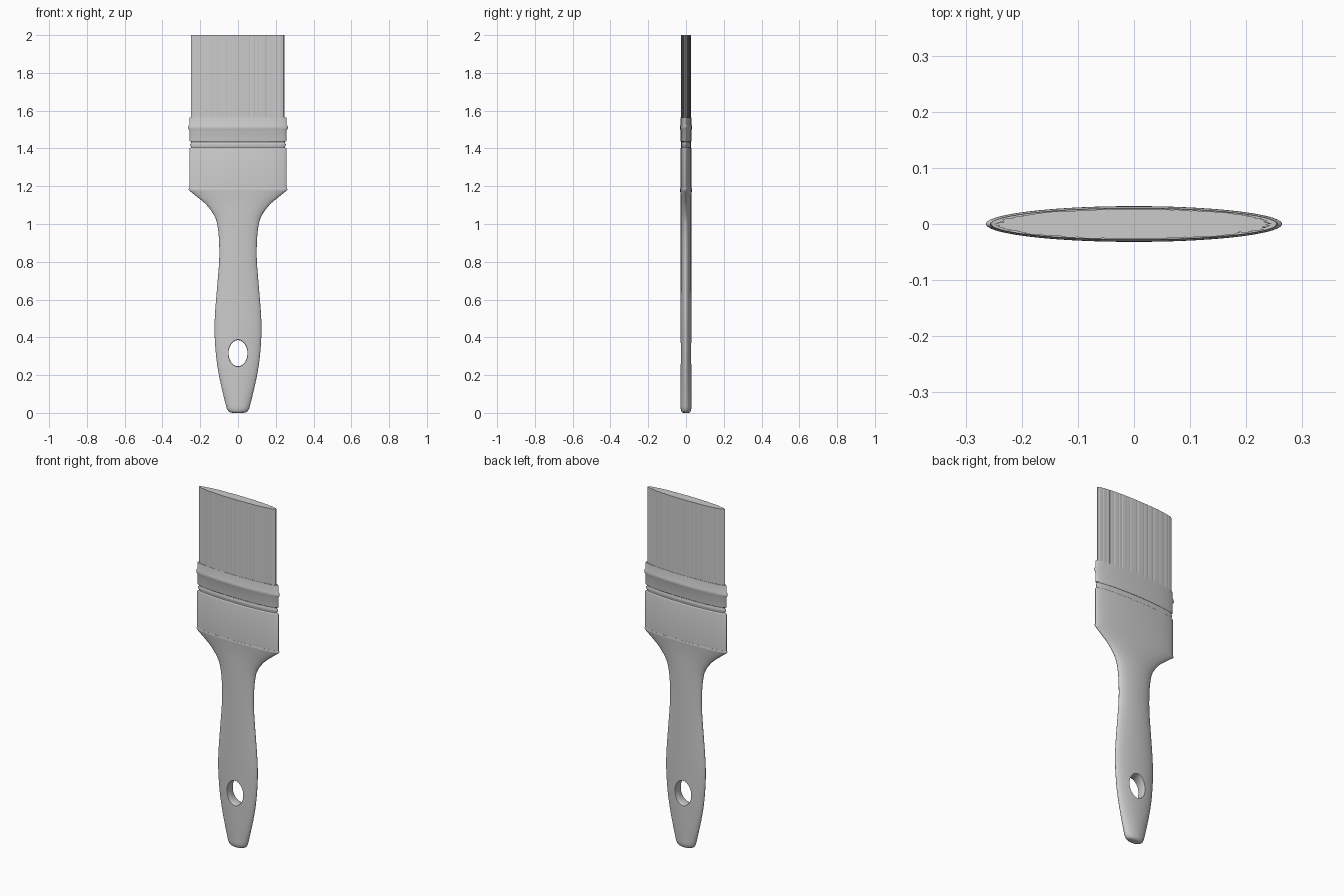
import bpy, bmesh, math, random
from mathutils import Matrix

if "Cube" in bpy.data.objects:
    bpy.data.objects.remove(bpy.data.objects["Cube"])

random.seed(7)
TAU = math.tau


def loft(name, rings, sides, angle=35, wobble=None, smooth=True):
    """Stack elliptical rings (z, rx, ry) into a closed solid."""
    bm = bmesh.new()
    loops = []
    for z, rx, ry in rings:
        loop = []
        for i in range(sides):
            a = TAU * i / sides
            k = wobble[i] if wobble else 1.0
            loop.append(bm.verts.new((rx * k * math.cos(a), ry * k * math.sin(a), z)))
        loops.append(loop)
    for lo, hi in zip(loops, loops[1:]):
        for i in range(sides):
            j = (i + 1) % sides
            bm.faces.new((lo[i], lo[j], hi[j], hi[i]))
    bm.faces.new(loops[0][::-1])
    bm.faces.new(loops[-1])
    mesh = bpy.data.meshes.new(name)
    bm.to_mesh(mesh)
    bm.free()
    obj = bpy.data.objects.new(name, mesh)
    bpy.context.collection.objects.link(obj)
    if smooth:
        shade(obj, angle)
    return obj


def shade(obj, angle):
    bpy.ops.object.select_all(action='DESELECT')
    obj.select_set(True)
    bpy.context.view_layer.objects.active = obj
    bpy.ops.object.shade_smooth_by_angle(angle=math.radians(angle))


def spline(keys, steps):
    """Catmull-Rom refinement of a list of (z, rx, ry)."""
    pts = [keys[0]] + keys + [keys[-1]]
    out = []
    for p0, p1, p2, p3 in zip(pts, pts[1:], pts[2:], pts[3:]):
        for s in range(steps):
            t = s / steps
            out.append(tuple(
                0.5 * (2 * b + (c - a) * t + (2 * a - 5 * b + 4 * c - d) * t * t
                       + (3 * b - a - 3 * c + d) * t ** 3)
                for a, b, c, d in zip(p0, p1, p2, p3)))
    return out + [keys[-1]]


# Handle: rounded butt, swelling grip, slim neck and flared shoulder
butt = [(0.0, 0.028, 0.014), (0.003, 0.042, 0.021), (0.01, 0.052, 0.026)]
grip = [(0.025, 0.060, 0.0285), (0.10, 0.079, 0.029), (0.20, 0.101, 0.029),
        (0.30, 0.116, 0.029), (0.42, 0.124, 0.029), (0.52, 0.122, 0.029),
        (0.65, 0.112, 0.0285), (0.80, 0.100, 0.028), (0.90, 0.100, 0.028),
        (0.98, 0.107, 0.028), (1.04, 0.123, 0.028), (1.10, 0.166, 0.028),
        (1.14, 0.212, 0.029), (1.178, 0.260, 0.031)]
shoulder = [(1.184, 0.262, 0.0315), (1.19, 0.258, 0.030)]
handle = loft("handle", butt + spline(grip, 4) + shoulder, 72)

# Oval hanging hole with slightly eased rims
cutter = loft("hole_cutter", [(-0.05, 0.054, 0.073), (-0.029, 0.053, 0.072),
                              (-0.023, 0.050, 0.069), (0.023, 0.050, 0.069),
                              (0.029, 0.053, 0.072), (0.05, 0.054, 0.073)], 40)
cutter.data.transform(Matrix.Translation((0, 0, 0.316)) @ Matrix.Rotation(math.pi / 2, 4, 'X'))
cutter.hide_render = True
cut = handle.modifiers.new("hole", 'BOOLEAN')
cut.object = cutter
cut.operation = 'DIFFERENCE'
cut.solver = 'EXACT'
bpy.context.view_layer.objects.active = handle
bpy.ops.object.modifier_apply(modifier="hole")
bpy.data.objects.remove(cutter)
shade(handle, 35)

# Ferrule: straight sleeve, double groove, raised bead and rim
profile = [(1.185, 0.0), (1.398, 0.0), (1.402, -0.003), (1.405, -0.010),
           (1.411, -0.010), (1.416, -0.005), (1.424, -0.005), (1.429, -0.010),
           (1.435, -0.010), (1.438, -0.003), (1.442, -0.001), (1.497, -0.001),
           (1.502, 0.004), (1.508, 0.006), (1.514, 0.006), (1.520, 0.004),
           (1.525, -0.001), (1.562, -0.002), (1.565, -0.004), (1.565, -0.010)]
ferrule = loft("ferrule", [(z, 0.258 + o, 0.0295 + o * 0.4) for z, o in profile], 72, 30)

# Bristles: bundle with irregular clumps and narrow grooves
sides = 160
wobble = []
while len(wobble) < sides:
    r = random.uniform(0.965, 1.0)
    wobble += [r] * random.randint(1, 4) + [r - random.uniform(0.02, 0.05)]
bristles = loft("bristles", [(1.54, 0.251, 0.0272), (2.0, 0.251, 0.0272)],
                sides, wobble=wobble[:sides], smooth=False)
